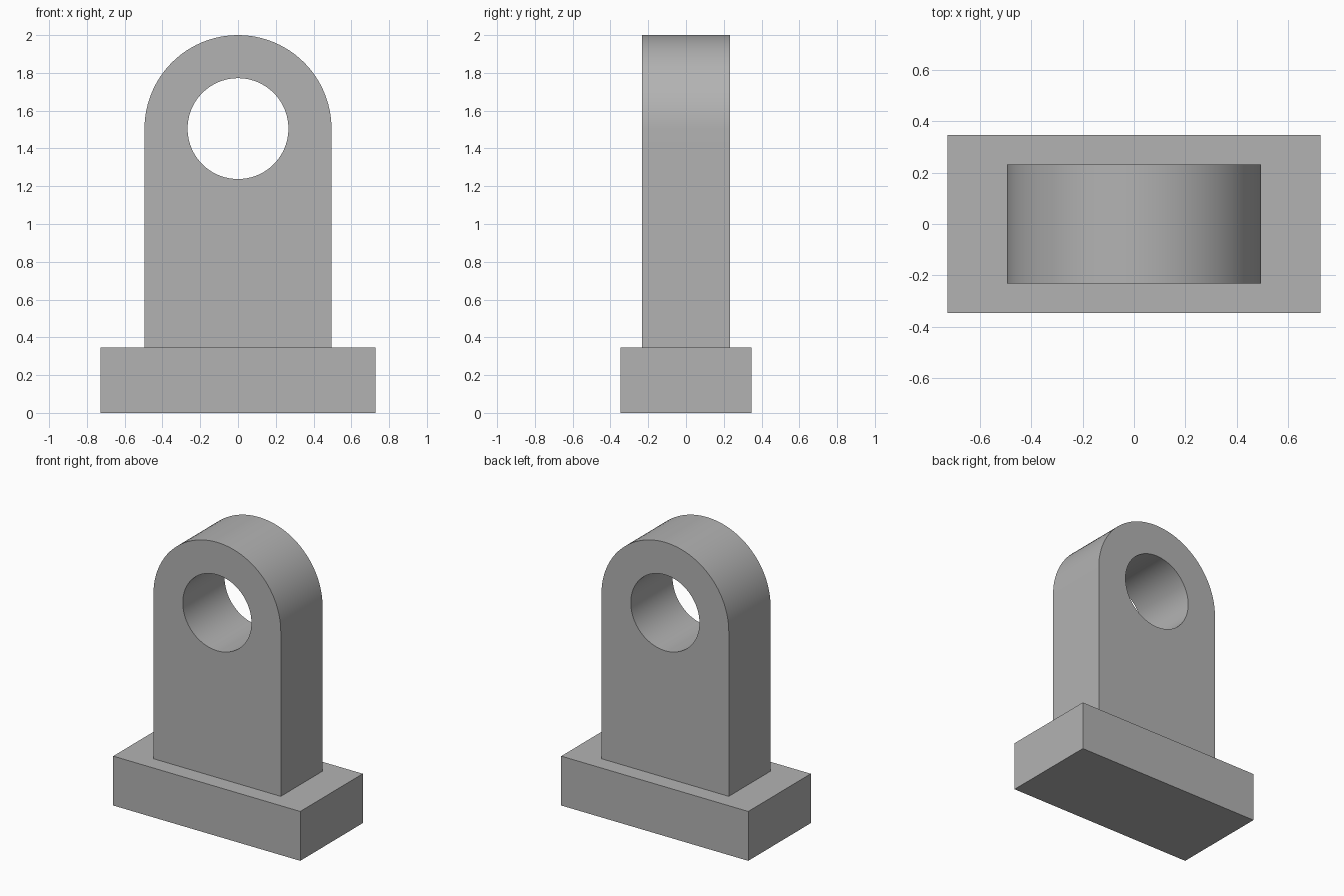
import bpy, bmesh, math

cube = bpy.data.objects.get("Cube")
if cube:
    bpy.data.objects.remove(cube, do_unlink=True)

grey = bpy.data.materials.new("plain grey")
grey.use_nodes = True
colour = (0.45, 0.45, 0.45, 1)
grey.diffuse_color = colour
grey.node_tree.nodes["Principled BSDF"].inputs["Base Color"].default_value = colour

BASE_TOP = 0.347
RADIUS, HOLE, AXIS_Z = 0.495, 0.267, 1.505
HALF_THICK = 0.232
SIDES = 96


def finish(bm, name):
    bmesh.ops.recalc_face_normals(bm, faces=bm.faces)
    mesh = bpy.data.meshes.new(name)
    bm.to_mesh(mesh)
    bm.free()
    mesh.materials.append(grey)
    obj = bpy.data.objects.new(name, mesh)
    bpy.context.collection.objects.link(obj)
    return obj


# Base block
bm = bmesh.new()
bmesh.ops.create_cube(bm, size=1)
for v in bm.verts:
    v.co.x *= 1.454
    v.co.y *= 0.694
    v.co.z = (v.co.z + 0.5) * BASE_TOP
finish(bm, "base_block")


# Upright lug: round top, square foot, round through hole
def outline(a):
    c, s = math.cos(a), math.sin(a)
    if s > -1e-6:
        return RADIUS * c, AXIS_Z + RADIUS * s
    m = max(abs(c), abs(s))
    return RADIUS * c / m, AXIS_Z + (AXIS_Z - BASE_TOP) * s / m


def hole(a):
    return HOLE * math.cos(a), AXIS_Z + HOLE * math.sin(a)


bm = bmesh.new()
angles = [2 * math.pi * i / SIDES for i in range(SIDES)]
rings = []
for shape, y in ((outline, -HALF_THICK), (outline, HALF_THICK),
                 (hole, HALF_THICK), (hole, -HALF_THICK)):
    points = [shape(a) for a in angles]
    rings.append([bm.verts.new((x, y, z)) for x, z in points])
for k, ring in enumerate(rings):
    after = rings[(k + 1) % len(rings)]
    for i in range(SIDES):
        j = (i + 1) % SIDES
        bm.faces.new((ring[i], ring[j], after[j], after[i]))
lug = finish(bm, "upright_lug")

# Smooth the curved walls, keep the rims sharp
bpy.ops.object.select_all(action="DESELECT")
lug.select_set(True)
bpy.context.view_layer.objects.active = lug
bpy.ops.object.shade_smooth_by_angle(angle=math.radians(30))
